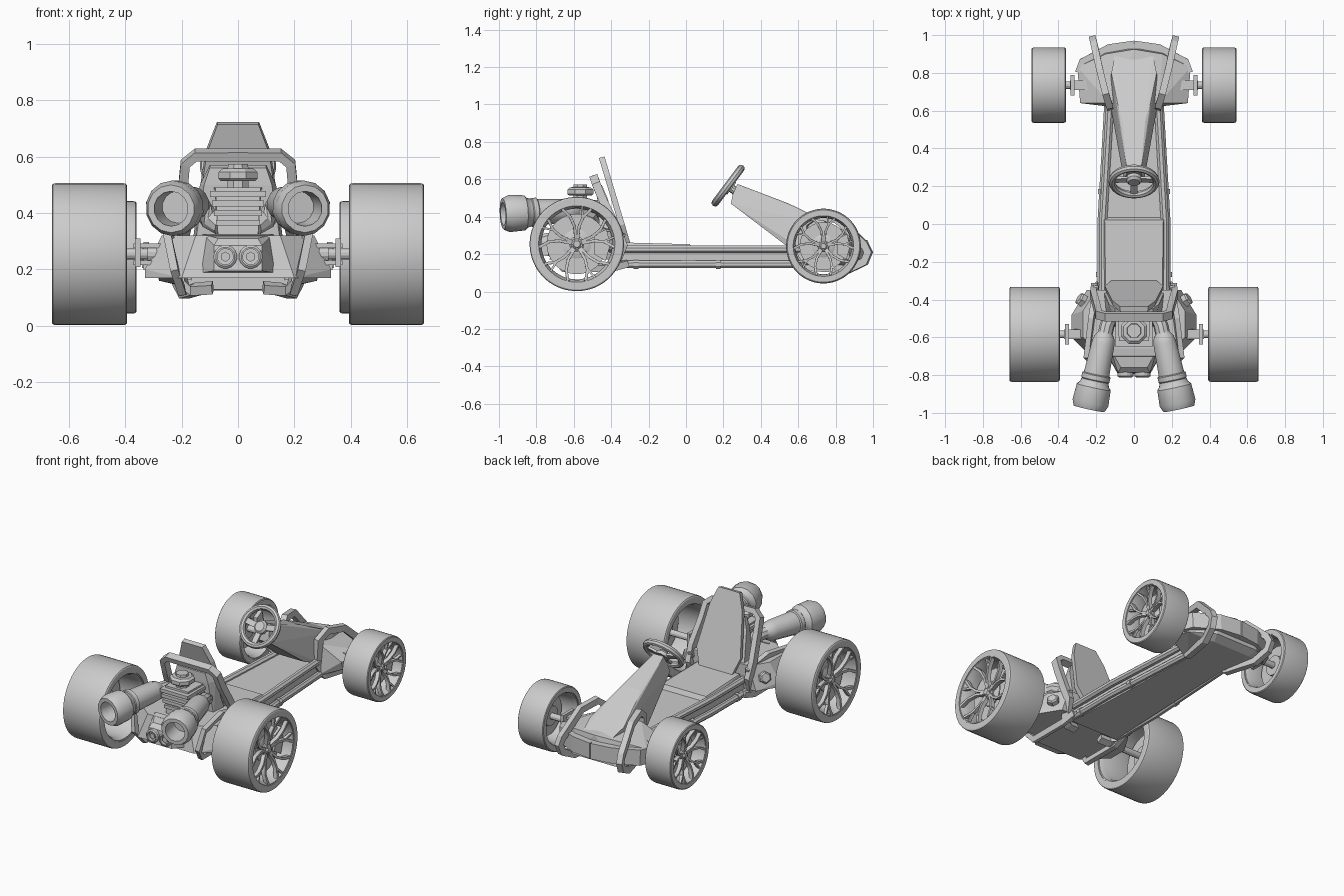
import bpy, bmesh, math
from mathutils import Vector as V

if "Cube" in bpy.data.objects:
    bpy.data.objects.remove(bpy.data.objects["Cube"])


def finish(name, bm, mirror=False, smooth=False):
    bmesh.ops.remove_doubles(bm, verts=bm.verts, dist=1e-5)
    bmesh.ops.recalc_face_normals(bm, faces=bm.faces)
    if smooth:
        for f in bm.faces:
            f.smooth = True
        for e in bm.edges:
            e.smooth = e.calc_face_angle(0) < math.radians(32)
    me = bpy.data.meshes.new(name)
    bm.to_mesh(me)
    bm.free()
    ob = bpy.data.objects.new(name, me)
    bpy.context.collection.objects.link(ob)
    if mirror:
        ob.modifiers.new("Mirror", 'MIRROR')
    return ob


def skin(bm, rings, closed):
    """Bridge vertex rings; cap the ends unless the path is closed."""
    n = len(rings)
    for i in range(n if closed else n - 1):
        a, b = rings[i], rings[(i + 1) % n]
        for j in range(len(a)):
            k = (j + 1) % len(a)
            bm.faces.new((a[j], a[k], b[k], b[j]))
    if not closed:
        bm.faces.new(rings[0])
        bm.faces.new(rings[-1])


def sweep(bm, pts, w, h, up, sides=4, closed=False):
    """Bar with a w x h section; h lies along the up vector."""
    pts = [V(p) for p in pts]
    n, rings = len(pts), []
    k = 1 / math.cos(math.pi / sides)
    for i, p in enumerate(pts):
        a = pts[i - 1] if i or closed else p
        b = pts[(i + 1) % n] if i < n - 1 or closed else p
        t = (b - a).normalized()
        s = t.cross(V(up)).normalized()
        u = s.cross(t)
        ang = [math.tau * (j + .5) / sides for j in range(sides)]
        rings.append([bm.verts.new(p + s * (w / 2 * k * math.cos(q)) + u * (h / 2 * k * math.sin(q)))
                      for q in ang])
    skin(bm, rings, closed)


def lathe(bm, prof, origin, axis, segs, closed=False):
    """Revolve (radius, distance) points around an axis."""
    d = V(axis).normalized()
    s = d.cross(V((0, 0, 1)) if abs(d.z) < .9 else V((0, 1, 0))).normalized()
    u = s.cross(d)
    rings = [[bm.verts.new(V(origin) + d * t + (s * math.cos(q) + u * math.sin(q)) * r)
              for q in [math.tau * (j + .5) / segs for j in range(segs)]]
             for r, t in prof]
    skin(bm, rings, closed)


def hull(name, pts, sym=True, mirror=False):
    """Faceted solid around the points; sym adds the x-mirrored points."""
    bm = bmesh.new()
    allp = list(pts) + ([(-x, y, z) for x, y, z in pts if x > 0] if sym else [])
    res = bmesh.ops.convex_hull(bm, input=[bm.verts.new(p) for p in allp])
    junk = {g for g in res["geom_interior"] + res["geom_unused"] if isinstance(g, bmesh.types.BMVert)}
    bmesh.ops.delete(bm, geom=list(junk), context='VERTS')
    bmesh.ops.dissolve_limit(bm, angle_limit=.03, verts=bm.verts, edges=bm.edges)
    return finish(name, bm, mirror)


def box(name, x, y, z, sym=True, mirror=False):
    return hull(name, [(a, b, c) for a in x for b in y for c in z], sym, mirror)


# Wheels: tyre, rim, split spokes, brake, stub axle
def wheel(tag, x0, x1, y, z, R, x_axle):
    c = (0, y, z)
    bm = bmesh.new()
    lathe(bm, [(.83 * R, x0), (.965 * R, x0), (.99 * R, x0 + .004), (R, x0 + .014), (R, x1 - .014),
               (.99 * R, x1 - .004), (.965 * R, x1), (.83 * R, x1)], c, (1, 0, 0), 56, True)
    finish(tag + "_tyres", bm, True, True)
    bm = bmesh.new()
    lathe(bm, [(.84 * R, x0 + .004), (.84 * R, x1 - .004), (.81 * R, x1 - .004), (.77 * R, x1 - .03),
               (.75 * R, x1 - .06), (.75 * R, x0 + .03), (.8 * R, x0 + .004)], c, (1, 0, 0), 56, True)
    lathe(bm, [(.16 * R, x1 - .1), (.16 * R, x1 - .045), (.1 * R, x1 - .035), (.07 * R, x1 - .025),
               (0, x1 - .025)], c, (1, 0, 0), 20)

    def at(r, q, x):
        return (x, y + r * R * math.sin(q), z + r * R * math.cos(q))
    for i in range(5):
        q = math.tau * i / 5
        for s in (-1, 1):
            sweep(bm, [at(.1, q + s * .2, x1 - .05), at(.38, q + s * .13, x1 - .035),
                       at(.6, q + s * .24, x1 - .025), at(.81, q + s * .4, x1 - .014)],
                  .06 * R, .025, (1, 0, 0))
        sweep(bm, [at(.58, q + .22, x1 - .026), at(.81, q + .13, x1 - .014)], .045 * R, .018, (1, 0, 0))
        lathe(bm, [(.028 * R, 0), (.028 * R, .015)], at(.1, q + .6, x1 - .045), (1, 0, 0), 6)
    finish(tag + "_rims", bm, True, True)
    bm = bmesh.new()
    xb = x1 - .085
    lathe(bm, [(.3 * R, xb), (.64 * R, xb), (.64 * R, xb + .014), (.3 * R, xb + .014)],
          c, (1, 0, 0), 40, True)
    lathe(bm, [(.31 * R, xb - .02), (.31 * R, xb + .02), (.2 * R, xb + .03)], c, (1, 0, 0), 20)
    finish(tag + "_brake_discs", bm, True, True)
    hull(tag + "_calipers", [at(r, q, x) for r in (.42, .71) for q in (1.1, 1.6, 2.1)
                             for x in (xb - .025, xb + .03)], False, True)
    bm = bmesh.new()
    lathe(bm, [(.028, x_axle - .1), (.028, x_axle), (.02, x_axle), (.02, xb)], c, (1, 0, 0), 12)
    for dz in (-.03, .03):
        sweep(bm, [(x_axle - .06, y, z + dz), (x_axle + .05, y, z + dz)], .05, .016, (0, 0, 1))
    finish(tag + "_axles", bm, True)
    box(tag + "_hub_plates", (x_axle + .025, x_axle + .045), (y - .055, y + .055),
        (z - .045, z + .055), False, True)


wheel("rear_wheel", .393, .66, -.584, .254, .252, .32)
wheel("front_wheel", .36, .542, .735, .243, .2, .29)

# Floor, side rails and clamps
hull("floor_pan", [(.165, -.36, .128), (.125, .66, .128), (.165, -.36, .2), (.125, .66, .2)])
hull("deck", [(.16, -.33, .2), (.125, .66, .2), (.155, -.33, .225), (.12, .66, .225)])
bm = bmesh.new()
for z, w, h, dx in ((.145, .036, .04, 0), (.225, .042, .04, -.012)):
    sweep(bm, [(.176 + dx, -.36, z), (.176 + dx, 0, z), (.137 + dx, .68, z)], w, h, (0, 0, 1), 8)
finish("side_rails", bm, True)
bm = bmesh.new()
for y, x in ((-.28, .176), (.16, .167)):
    lathe(bm, [(.026, 0), (.026, .025)], (x, y, .145), (0, 1, 0), 8)
finish("rail_clamps", bm, True)

# Seat
hull("seat_base", [(.16, -.33, .225), (.172, .035, .225), (.15, -.33, .262), (.155, .02, .253)])
seat = []
for x, z in ((.11, .24), (.155, .36), (.115, .62), (.075, .722)):
    y = -.295 - .14 * (z - .25) / .47
    seat += [(x, y, z), (x * .96, y - .03, z - .008)]
hull("seat_back", seat)

# Roll hoop behind the seat, wrapping under the floor
bm = bmesh.new()
sweep(bm, [(0, -.49, .605), (.15, -.49, .605), (.187, -.48, .575), (.195, -.445, .49), (.215, -.37, .34),
           (.21, -.335, .25), (.197, -.38, .145), (.16, -.41, .13), (.09, -.42, .135)],
      .034, .045, (0, 1, .35))
finish("roll_hoop", bm, True)
# Slanted side struts over the rear housing
bm = bmesh.new()
sweep(bm, [(.19, -.31, .15), (.2, -.4, .125), (.2, -.66, .125), (.225, -.72, .2), (.25, -.7, .32),
           (.225, -.5, .34), (.2, -.33, .29)], .036, .028, (1, .1, -.2))
finish("rear_side_loops", bm, True)

# Nose, bumper lip and steering cowl
hull("nose", [(0, .64, .33), (.13, .64, .33), (.285, .64, .255), (.3, .83, .265), (.15, .9, .3),
              (0, .925, .31), (.28, .66, .2), (.28, .83, .16), (.15, .93, .15), (.12, .62, .128),
              (.13, .88, .125), (0, .93, .15)])
bm = bmesh.new()
sweep(bm, [(0, .948, .225), (.13, .93, .225), (.272, .855, .22), (.29, .8, .22)], .045, .1, (0, 0, 1))
finish("front_bumper", bm, True)
hull("steering_cowl", [(.035, .275, .575), (.055, .24, .47), (.06, .55, .47), (.085, .63, .43),
                       (.12, .8, .345), (.13, .66, .2), (.1, .53, .25), (.1, .9, .3), (.045, .25, .52)])
bm = bmesh.new()
sweep(bm, [(.128, .62, .2), (.132, .63, .36), (.15, .69, .405), (.18, .81, .385), (.212, .955, .25),
           (.217, .975, .21), (.212, .955, .16), (.19, .87, .118), (.145, .66, .13)],
      .042, .036, (.97, -.25, 0), 4, True)
finish("front_loops", bm, True)

# Steering wheel
c, d = V((0, .225, .566)), V((0, -.8, .6))
e = V((0, .6, .8))
bm = bmesh.new()
lathe(bm, [(.117 + .018 * math.cos(math.tau * i / 8), .02 * math.sin(math.tau * i / 8))
           for i in range(8)], c, d, 32, True)
lathe(bm, [(.042, -.025), (.042, -.005), (.03, .008)], c, d, 12)
lathe(bm, [(.022, -.09), (.022, -.02)], c, d, 10)
for q in (math.pi / 2 - 1.45, math.pi / 2 + 1.45, -math.pi / 2):
    v = V((1, 0, 0)) * math.cos(q) + e * math.sin(q)
    sweep(bm, [c + v * .03 - d * .012, c + v * .11], .035, .014, d)
finish("steering_wheel", bm, False, True)

# Rear housing with hex bolts
hull("rear_housing", [(.33, -.48, .17), (.33, -.6, .17), (.25, -.35, .17), (.2, -.73, .17),
                      (.33, -.48, .2), (.33, -.6, .2), (.27, -.46, .32), (.27, -.6, .32),
                      (.2, -.35, .32), (.15, -.7, .32)])
bm = bmesh.new()
lathe(bm, [(.037, -.02), (.037, .018), (.028, .026)], (.272, -.405, .245), (.83, .55, .3), 6)
finish("housing_bolts", bm, True)
hull("gearbox", [(.15, -.68, .185), (.085, -.795, .195), (.125, -.66, .325), (.07, -.76, .31),
                 (.085, -.785, .285)])
bm = bmesh.new()
lathe(bm, [(.042, -.04), (.042, .016), (.034, .022), (.028, .022), (.028, 0)],
      (.045, -.79, .245), (0, -1, 0), 16)
lathe(bm, [(.018, 0), (.018, .015)], (.045, -.79, .245), (0, -1, 0), 6)
finish("gearbox_ports", bm, True)

# Engine block, cooling fins and air filter
hull("engine_cowl", [(.16, -.36, .3), (.15, -.46, .3), (.135, -.42, .5), (.12, -.475, .5),
                     (.1, -.45, .57), (.1, -.475, .56)])
hull("engine_block", [(.07, -.46, .3), (.07, -.63, .3), (.085, -.46, .49), (.08, -.62, .49)])
for i in range(4):
    z, g = .355 + i * .034, i * .007
    box(f"cooling_fin_{i}", (.078 + g,), (-.455, -.64 - g / 2), (z, z + .021))
bm = bmesh.new()
lathe(bm, [(.04, .48), (.04, .513), (.065, .513), (.075, .522), (.075, .545), (.06, .557),
           (.04, .558), (.038, .573)], (0, -.565, 0), (0, 0, 1), 8)
finish("air_filter", bm)

# Twin exhausts with header pipes
p0, p1 = V((.15, -.57, .435)), V((.238, -.98, .415))
bm = bmesh.new()
lathe(bm, [(.035, 0), (.055, .03), (.062, .06), (.07, .23), (.078, .235), (.078, .26), (.074, .265),
           (.08, .285), (.094, .3), (.099, .385), (.085, .418), (.062, .418), (.057, .3)],
      p0, p1 - p0, 14)
finish("exhausts", bm, True, True)
bm = bmesh.new()
sweep(bm, [(.06, -.52, .36), (.1, -.5, .38), (.13, -.505, .415), (.143, -.54, .433), (.156, -.6, .434)],
      .075, .075, (.2, .3, 1), 10)
finish("exhaust_headers", bm, True, True)
